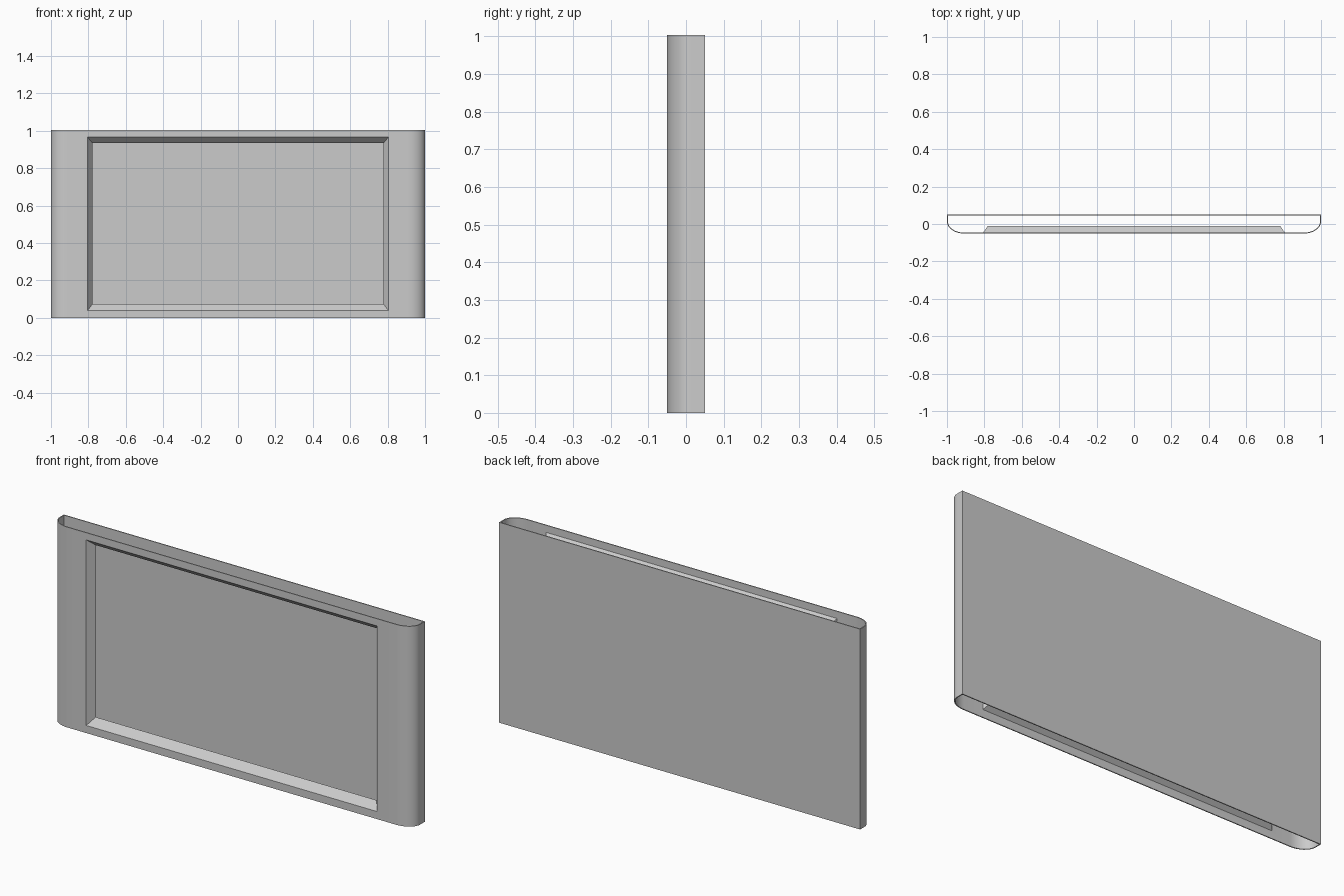
import bpy, bmesh, math

if "Cube" in bpy.data.objects:
    bpy.data.objects.remove(bpy.data.objects["Cube"])

H, BACK, FRONT = 1.003, 0.051, -0.051
RX, RY, SEG = 0.09, 0.065, 10     # rounded front corners
WALL = 0.005


def rect(bm, x, z0, z1, y):
    return [bm.verts.new((px, y, pz)) for px, pz in
            ((-x, z0), (x, z0), (x, z1), (-x, z1))]


def bridge(bm, a, b):
    for i in range(4):
        j = (i + 1) % 4
        bm.faces.new((a[i], a[j], b[j], b[i]))


# Open-ended sleeve: flat back with rounded front corners
bm = bmesh.new()
arc = [(1 - RX + RX * math.cos(t), FRONT + RY - RY * math.sin(t))
       for t in (math.pi / 2 * i / SEG for i in range(SEG + 1))]
right = [(1, BACK)] + arc
profile = right[::-1] + [(-x, y) for x, y in right]
low = [bm.verts.new((x, y, 0)) for x, y in profile]
high = [bm.verts.new((x, y, H)) for x, y in profile]
for i in range(len(profile) - 1):
    bm.faces.new((low[i], low[i + 1], high[i + 1], high[i]))

# Front frame with a sloping lip around the open window
border = rect(bm, 1 - RX, 0, H, FRONT)
opening = rect(bm, 0.805, 0.038, 0.967, FRONT)
lip = rect(bm, 0.778, 0.073, 0.934, -0.014)
bridge(bm, border, opening)
bridge(bm, opening, lip)

# Weld and orient everything outward
bmesh.ops.remove_doubles(bm, verts=bm.verts, dist=1e-5)
bmesh.ops.recalc_face_normals(bm, faces=bm.faces)
back = max(bm.faces, key=lambda f: f.calc_center_median().y)
if back.normal.y < 0:
    bmesh.ops.reverse_faces(bm, faces=bm.faces)
mesh = bpy.data.meshes.new("screen_housing")
bm.to_mesh(mesh)
bm.free()
housing = bpy.data.objects.new("screen_housing", mesh)
bpy.context.collection.objects.link(housing)
bpy.context.view_layer.objects.active = housing
housing.select_set(True)

# Thin sheet wall, grown inward
solid = housing.modifiers.new("wall", 'SOLIDIFY')
solid.thickness = WALL
solid.offset = -1
solid.use_even_offset = True
bpy.ops.object.modifier_apply(modifier=solid.name)
bpy.ops.object.shade_smooth_by_angle(angle=math.radians(30))
